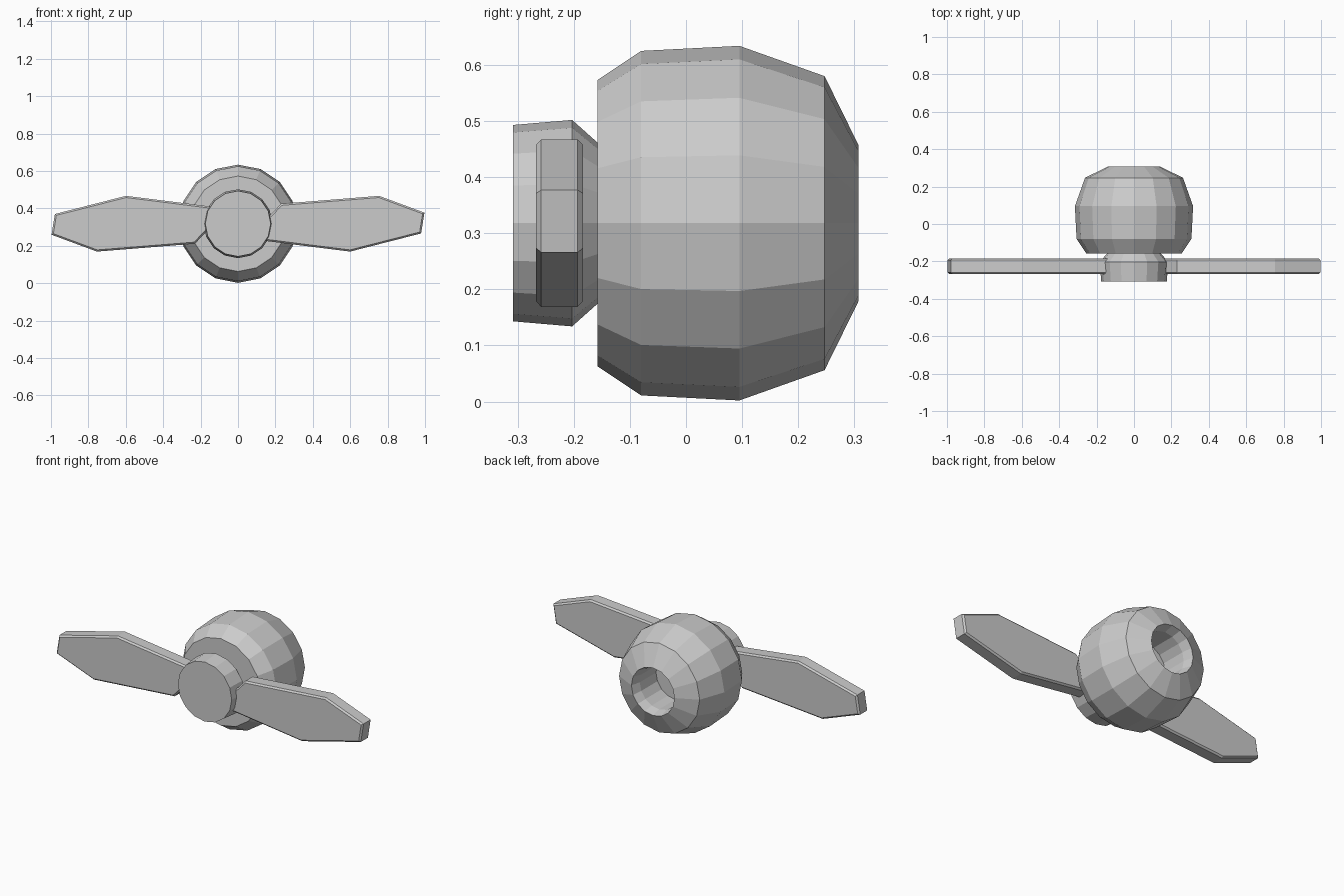
import bpy, bmesh
from math import pi, sin, cos

cube = bpy.data.objects.get("Cube")
if cube:
    bpy.data.objects.remove(cube)

AXIS_Z = 0.318
SIDES = 16

grey = bpy.data.materials.new("plain grey")
grey.use_nodes = True
colour = (0.6, 0.6, 0.6, 1)
grey.diffuse_color = colour
grey.node_tree.nodes["Principled BSDF"].inputs["Base Color"].default_value = colour


def finish(name, bm):
    bmesh.ops.recalc_face_normals(bm, faces=bm.faces)
    mesh = bpy.data.meshes.new(name)
    bm.to_mesh(mesh)
    bm.free()
    mesh.materials.append(grey)
    obj = bpy.data.objects.new(name, mesh)
    bpy.context.collection.objects.link(obj)
    obj.location.z = AXIS_Z
    return obj


def lathe(name, profile):
    """Faceted solid around the y axis from (y, radius) rings, capped at both ends."""
    bm = bmesh.new()
    angles = [2 * pi * i / SIDES for i in range(SIDES)]
    rings = [[bm.verts.new((r * sin(a), y, r * cos(a))) for a in angles]
             for y, r in profile]
    for a, b in zip(rings, rings[1:]):
        for i in range(SIDES):
            j = (i + 1) % SIDES
            bm.faces.new((a[i], a[j], b[j], b[i]))
    bm.faces.new(rings[0])
    bm.faces.new(rings[-1])
    return finish(name, bm)


# Rounded body with a recessed socket in the back
lathe("body", [(-0.158, 0.255), (-0.08, 0.307), (0.095, 0.316), (0.247, 0.262),
               (0.307, 0.14), (0.25, 0.125), (0.1, 0.125)])

# Hub in front, tapering back to the body
lathe("hub", [(-0.308, 0.175), (-0.203, 0.184), (-0.157, 0.143)])

# Two flat blades with chamfered rims, half a turn apart
outline = [(0.13, 0.0), (0.23, 0.107), (0.754, 0.149), (0.997, 0.059),
           (0.979, -0.052), (0.599, -0.149), (0.13, -0.09)]
for name, turn in (("left_blade", 0), ("right_blade", pi)):
    bm = bmesh.new()
    base = bm.faces.new([bm.verts.new((x, -0.267, z)) for x, z in outline])
    grown = bmesh.ops.extrude_face_region(bm, geom=[base])["geom"]
    bmesh.ops.translate(bm, vec=(0, 0.083, 0),
                        verts=[v for v in grown if isinstance(v, bmesh.types.BMVert)])
    blade = finish(name, bm)
    blade.rotation_euler.y = turn
    chamfer = blade.modifiers.new("chamfer", "BEVEL")
    chamfer.width = 0.009
    chamfer.segments = 1
    chamfer.limit_method = "ANGLE"
    chamfer.angle_limit = 1.4
